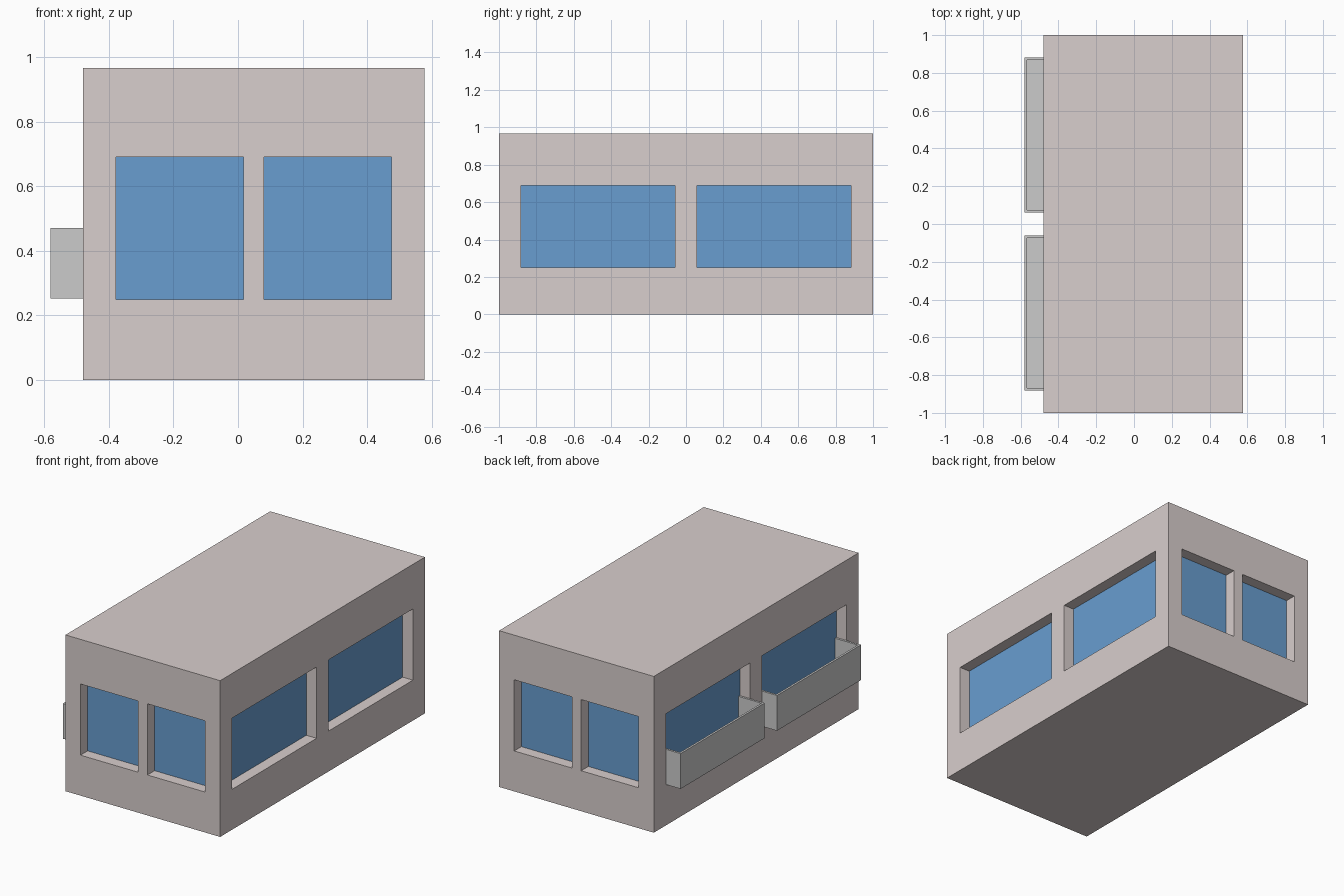
import bpy

if "Cube" in bpy.data.objects:
    bpy.data.objects.remove(bpy.data.objects["Cube"])

X0, X1, Y1, H = -0.48, 0.578, 1.0, 0.966   # outer walls
CX = (X0 + X1) / 2
Z0, Z1 = 0.25, 0.69                        # window sill and head
DEPTH = 0.07                               # window recess


def material(name, color):
    m = bpy.data.materials.new(name)
    m.diffuse_color = (*color, 1)
    m.use_nodes = True
    m.node_tree.nodes["Principled BSDF"].inputs["Base Color"].default_value = m.diffuse_color
    return m


def box(name, x, y, z, mat=None):
    """Box from (min, max) ranges on each axis."""
    bpy.ops.mesh.primitive_cube_add(size=1, location=[sum(r) / 2 for r in (x, y, z)])
    ob = bpy.context.object
    ob.name = name
    ob.scale = [r[1] - r[0] for r in (x, y, z)]
    bpy.ops.object.transform_apply(location=True, rotation=False, scale=True)
    if mat:
        ob.data.materials.append(mat)
    return ob


def join(name, parts):
    bpy.ops.object.select_all(action='DESELECT')
    for p in parts:
        p.select_set(True)
    bpy.context.view_layer.objects.active = parts[0]
    bpy.ops.object.join()
    parts[0].name = name
    return parts[0]


def span(a, b):
    return (min(a, b), max(a, b))


wall_mat = material("wall_paint", (0.69, 0.62, 0.61))
glass_mat = material("window_glass", (0.14, 0.34, 0.63))

# Window openings and their glass: two per side
cutters = []
E = 0.004


def window(name, axis, face, out, along):
    """Opening in the wall at `face` on `axis`, facing direction `out`."""
    hole = span(face + out * 0.05, face - out * (DEPTH + 0.01))
    pane = span(face - out * DEPTH, face - out * (DEPTH + 0.02))
    wide = (along[0] - E, along[1] + E)
    z, zw = (Z0, Z1), (Z0 - E, Z1 + E)
    if axis == 'x':
        cutters.append(box("cutter", hole, along, z))
        box(name, pane, wide, zw, glass_mat)
    else:
        cutters.append(box("cutter", along, hole, z))
        box(name, wide, pane, zw, glass_mat)


for s in (-1, 1):
    across = span(CX + s * 0.032, CX + s * 0.426)
    window("front_window", 'y', -Y1, -1, across)
    window("back_window", 'y', Y1, 1, across)
    along = span(s * 0.058, s * 0.883)
    window("left_window", 'x', X0, -1, along)
    window("right_window", 'x', X1, 1, along)

# Walls with the openings cut out
walls = box("walls", (X0, X1), (-Y1, Y1), (0, H), wall_mat)
cutter = join("window_cutter", cutters)
mod = walls.modifiers.new("openings", 'BOOLEAN')
mod.operation, mod.solver, mod.object = 'DIFFERENCE', 'EXACT', cutter
bpy.context.view_layer.objects.active = walls
bpy.ops.object.modifier_apply(modifier=mod.name)
bpy.data.objects.remove(cutter)

# Balconies on the left side, open on top and running in to the glass
T = 0.013
xo, xi = -0.58, X0 + DEPTH
zb, zt = Z0 + 0.002, 0.47
for s in (-1, 1):
    y0, y1 = span(s * 0.06, s * 0.881)
    join("balcony", [
        box("floor", (xo, xi), (y0, y1), (zb, zb + T)),
        box("rail", (xo, xo + T), (y0, y1), (zb + T, zt)),
        box("end", (xo + T, xi), (y0, y0 + T), (zb + T, zt)),
        box("end", (xo + T, xi), (y1 - T, y1), (zb + T, zt)),
    ])
